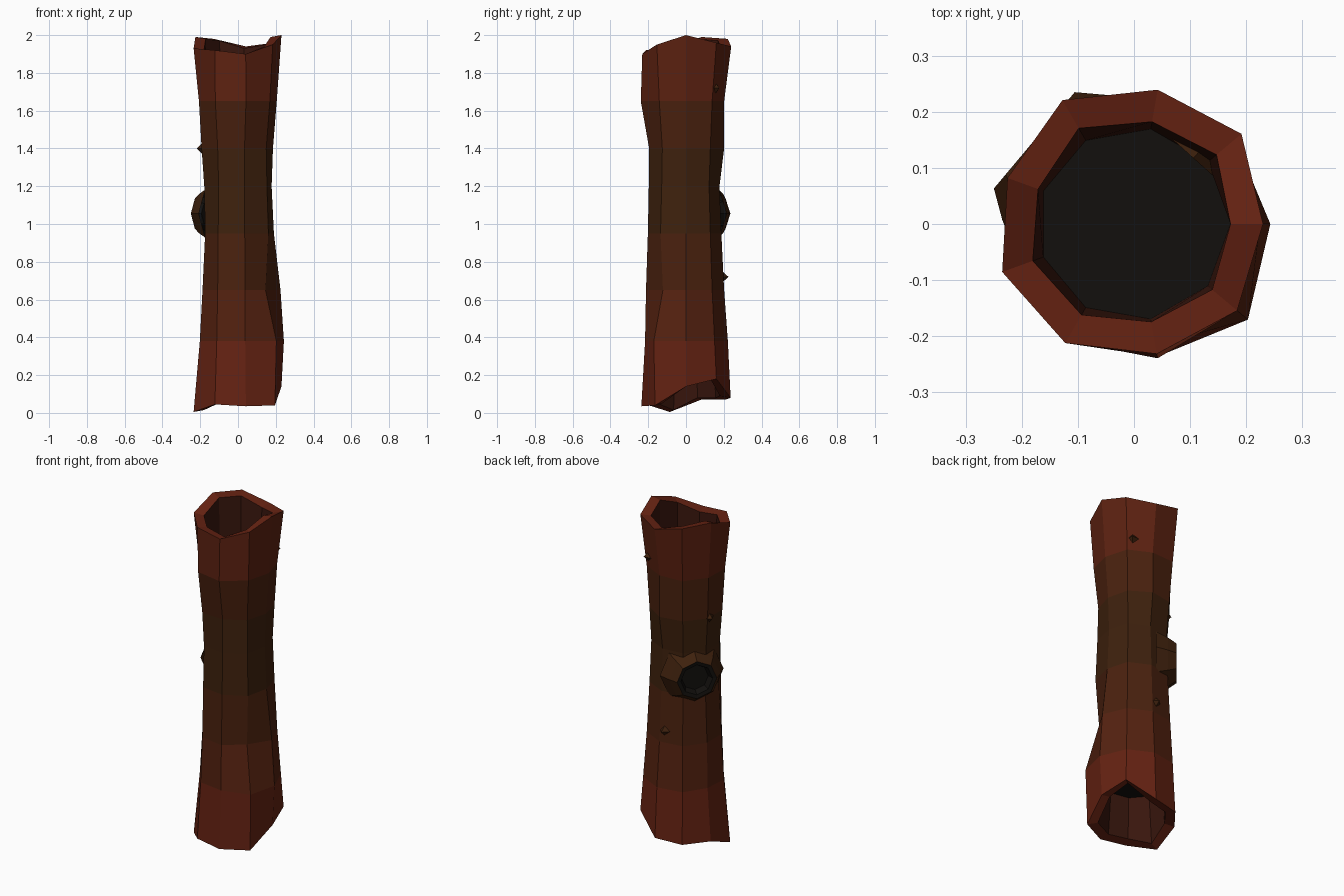
import bpy, bmesh, math
from mathutils import Vector, Matrix

if "Cube" in bpy.data.objects:
    bpy.data.objects.remove(bpy.data.objects["Cube"])

N = 9


def material(name, rgb):
    m = bpy.data.materials.new(name)
    m.diffuse_color = (*rgb, 1)
    m.use_nodes = True
    m.node_tree.nodes["Principled BSDF"].inputs["Base Color"].default_value = m.diffuse_color
    return m


red = Vector((0.13, 0.016, 0.006))
brown = Vector((0.048, 0.015, 0.004))
shades = [material("bark_%d" % i, red.lerp(brown, i / 4)) for i in range(5)]
dark = material("hollow_dark", (0.006, 0.005, 0.004))
inner = material("inner_wood", (0.04, 0.008, 0.004))


def finish(name, bm, mats):
    bmesh.ops.recalc_face_normals(bm, faces=bm.faces[:])
    me = bpy.data.meshes.new(name)
    bm.to_mesh(me)
    bm.free()
    for m in mats:
        me.materials.append(m)
    ob = bpy.data.objects.new(name, me)
    bpy.context.collection.objects.link(ob)
    return ob


def loft(bm, rings, bands):
    """Join successive vertex rings with quads and cap the last one."""
    n = len(rings[0])
    for a, b, m in zip(rings, rings[1:], bands):
        for i in range(n):
            j = (i + 1) % n
            bm.faces.new((a[i], a[j], b[j], b[i])).material_index = m


# Log shell: uneven nine-sided rings, ragged ends, recessed dark floors
low_z = [.14, .18, .08, .07, .07, .005, .045, .035, .04]
top_z = [2.0, 1.96, 1.94, 1.98, 1.99, 1.93, 1.92, 1.90, 1.95]
low_r = [.23, .25, .24, .24, .235, .25, .245, .24, .255]
top_r = [.23, .25, .243, .255, .24, .25, .245, .235, .24]
middle = [
    (.38, [.243, .235, .225, .225, .205, .215, .225, .22, .265]),
    (.65, [.225, .215, .205, .21, .20, .20, .215, .215, .19]),
    (.95, [.19, .20, .19, .195, .185, .185, .21, .205, .21]),
    (1.2, [.178, .19, .18, .19, .19, .19, .205, .20, .20]),
    (1.4, [.185, .20, .205, .205, .205, .205, .215, .198, .195]),
    (1.65, [.205, .215, .205, .225, .215, .22, .24, .243, .22]),
]
bm = bmesh.new()


def ring(radii, zs):
    out = []
    for i, (r, z) in enumerate(zip(radii, zs)):
        a = 2 * math.pi * i / N
        out.append(bm.verts.new((r * math.cos(a), r * math.sin(a), z)))
    return out


def shrink(radii):
    return [r - .058 for r in radii]


rings = [ring([.165] * N, [.3] * N),
         ring(shrink(low_r), [z + .01 for z in low_z]),
         ring(low_r, low_z)]
rings += [ring(r, [z] * N) for z, r in middle]
rings += [ring(top_r, top_z),
          ring(shrink(top_r), [z - .01 for z in top_z]),
          ring([.172] * N, [1.7] * N)]
loft(bm, rings, [6, 0, 0, 2, 3, 4, 4, 3, 1, 0, 6])
for end in (rings[0], rings[-1]):
    bm.faces.new(end).material_index = 5
finish("hollow_log", bm, shades + [dark, inner])

# Knot hole: flared collar with a dark hollow on the back left
bm = bmesh.new()
ang = math.radians(140)
out_dir = Vector((math.cos(ang), math.sin(ang), 0))
side = Vector((-math.sin(ang), math.cos(ang), 0))
rings = []
for dist, r in [(.12, .18), (.185, .145), (.232, .112), (.228, .09), (.19, .075)]:
    c = out_dir * dist + Vector((0, 0, 1.055))
    rings.append([bm.verts.new(c + side * r * math.cos(k * math.pi / 4)
                               + Vector((0, 0, r * math.sin(k * math.pi / 4))))
                  for k in range(8)])
loft(bm, rings, [0, 0, 1, 1])
bm.faces.new(rings[-1]).material_index = 1
finish("knot_hole", bm, [shades[4], dark])

# Small broken twig stubs: four-sided pyramids on the bark
for name, deg, z, dist, size in [("upper_stub", 165, 1.4, .225, .05),
                                 ("lower_stub", 88, .72, .225, .045),
                                 ("side_stub", 48, 1.72, .238, .05)]:
    bm = bmesh.new()
    a = math.radians(deg)
    rot = Matrix.Rotation(a, 4, 'Z') @ Matrix.Rotation(math.pi / 2, 4, 'Y')
    depth = .08
    pos = Vector((math.cos(a), math.sin(a), 0)) * (dist - depth / 2)
    bmesh.ops.create_cone(bm, cap_ends=True, segments=4, radius1=size * 1.6,
                          radius2=0, depth=depth,
                          matrix=Matrix.Translation(pos + Vector((0, 0, z))) @ rot)
    finish(name, bm, [shades[4]])
